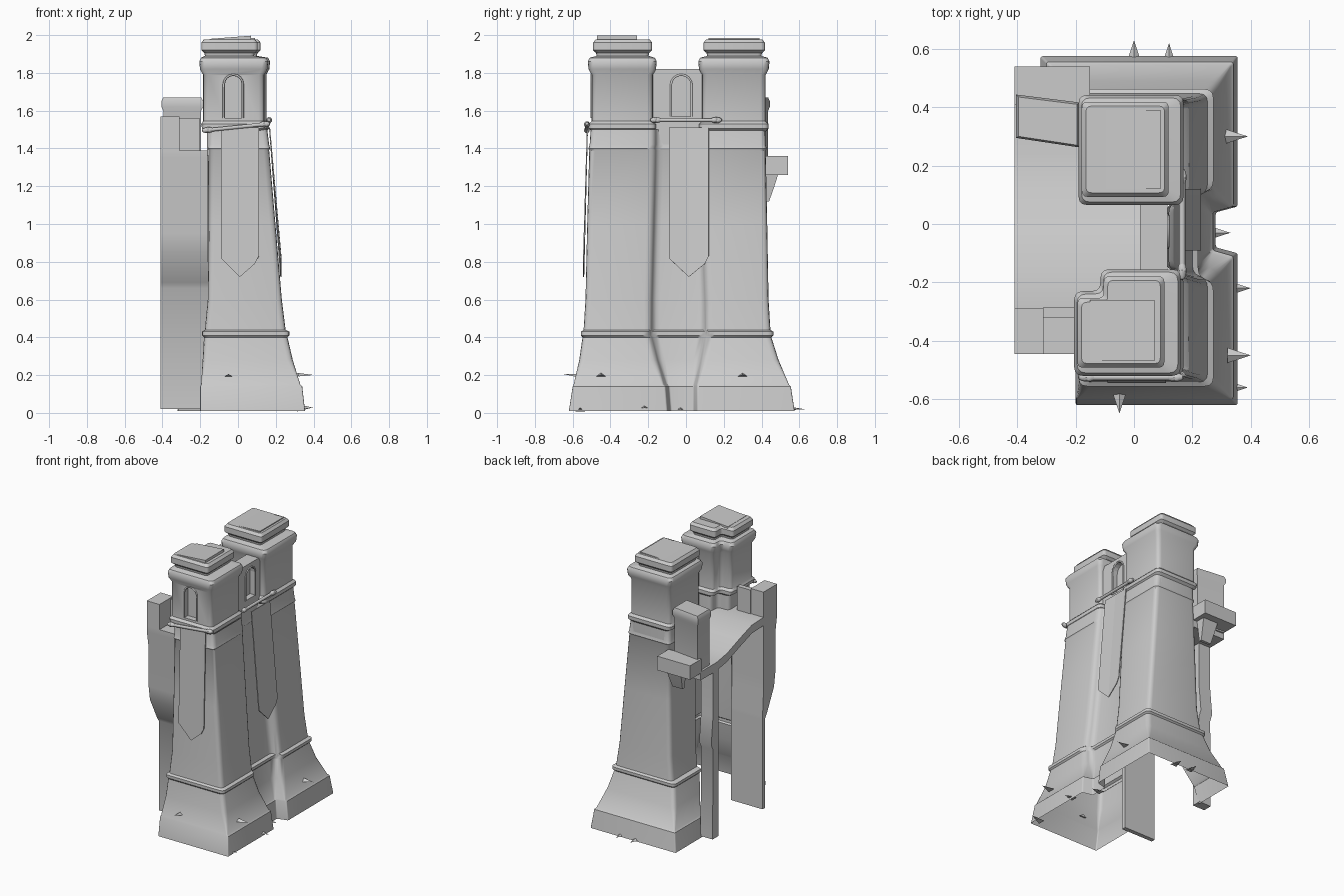
import bpy, bmesh, math, random
from mathutils import Vector

cube = bpy.data.objects.get("Cube")
if cube:
    bpy.data.objects.remove(cube, do_unlink=True)

stone = bpy.data.materials.new("grey stone")
stone.use_nodes = True
GREY = (0.6, 0.6, 0.6, 1)
stone.diffuse_color = GREY
stone.node_tree.nodes["Principled BSDF"].inputs["Base Color"].default_value = GREY


def finish(name, bm, smooth=True, fix=True):
    if fix:
        bmesh.ops.recalc_face_normals(bm, faces=bm.faces)
    me = bpy.data.meshes.new(name)
    bm.to_mesh(me)
    bm.free()
    me.materials.append(stone)
    ob = bpy.data.objects.new(name, me)
    bpy.context.scene.collection.objects.link(ob)
    if smooth:
        bpy.ops.object.select_all(action='DESELECT')
        ob.select_set(True)
        bpy.context.view_layer.objects.active = ob
        bpy.ops.object.shade_smooth_by_angle(angle=math.radians(35))
    return ob


def rounded(pts, r, closed):
    """Replace each corner of a plan outline by a short curve."""
    out, n = [], len(pts)
    for i, p in enumerate(pts):
        p = Vector(p)
        if not closed and i in (0, n - 1):
            out.append(p)
            continue
        a, b = Vector(pts[i - 1]) - p, Vector(pts[(i + 1) % n]) - p
        a, b = [p + v.normalized() * min(r, v.length * 0.45) for v in (a, b)]
        for t in (0, 0.33, 0.67, 1):
            out.append(a * (1 - t) ** 2 + p * 2 * t * (1 - t) + b * t * t)
    return out


def loft(name, rings, closed=True, caps=True):
    """Skin a list of (height, outline) rings."""
    bm = bmesh.new()
    rows = [[bm.verts.new((p[0], p[1], z)) for p in ring] for z, ring in rings]
    n = len(rows[0])
    for lo, hi in zip(rows, rows[1:]):
        for i in range(n if closed else n - 1):
            j = (i + 1) % n
            bm.faces.new((lo[i], lo[j], hi[j], hi[i]))
    if caps:
        bm.faces.new(rows[0][::-1])
        bm.faces.new(rows[-1])
    return finish(name, bm, fix=caps)


def rect(x0, x1, y0, y1, g=0):
    return [(x0 - g, y0 - g), (x1 + g, y0 - g), (x1 + g, y1 + g), (x0 - g, y1 + g)]


def box(name, x0, x1, y0, y1, z0, z1):
    return loft(name, [(z, rect(x0, x1, y0, y1)) for z in (z0, z1)])


# Hollow lower shell: two towers joined by a recessed wall, open at the rear
# z, outer x, recess x, front y, back y, rear x front/back, recess y from/to, back return
LEVELS = [
    (0.01, .355, .28, -.62, .575, -.20, -.32, -.10, .06, .27),
    (0.14, .34, .27, -.60, .555, -.20, -.30, -.11, .06, .25),
    (0.15, .33, .26, -.595, .545, -.195, -.29, -.12, .06, .25),
    (0.28, .29, .23, -.565, .49, -.187, -.25, -.16, .09, .2),
    (0.40, .262, .21, -.548, .452, -.18, -.22, -.19, .11, .16),
    (0.41, .272, .22, -.556, .462, -.19, -.23, -.20, .12, .16),
    (0.43, .272, .22, -.556, .462, -.19, -.23, -.20, .12, .16),
    (0.44, .252, .20, -.542, .447, -.175, -.20, -.19, .11, .16),
    (0.60, .232, .18, -.532, .437, -.16, -.18, -.19, .11, .15),
    (1.00, .198, .145, -.523, .43, -.155, -.17, -.18, .095, .13),
    (1.39, .165, .115, -.512, .422, -.155, -.16, -.17, .08, .12),
    (1.40, .17, .12, -.517, .427, -.16, -.165, -.175, .085, .12),
    (1.42, .165, .115, -.51, .422, -.155, -.16, -.17, .08, .12),
    (1.50, .155, .108, -.505, .42, -.155, -.16, -.17, .08, .12),
]
shell = []
for z, xo, xr, yf, yb, xf, xb, ya, yc, ret in LEVELS:
    plan = [(xf, -.29), (xf, yf), (xo, yf), (xo, ya), (xr, ya + .02),
            (xr, yc - .02), (xo, yc), (xo, yb), (xb, yb), (xb, ret)]
    shell.append((z, rounded(plan, .008 if z < .2 else .03, False)))
loft("lower_shell", shell, closed=False, caps=False)


# Tower heads with string course, cornice, neck and cap slab
def tower_head(name, x0, x1, y0, y1, neck_x1, notch):
    """notch is the size in x and y of the missing rear inner corner."""
    def plan(a, b, c, d, g, r):
        pts = rect(a, b, c, d, g)
        if notch:
            nx, ny = a - g + notch[0], d + g - notch[1]
            pts = pts[:3] + [(nx, d + g), (nx, ny), (a - g, ny)]
        return rounded(pts, r, True)

    steps = [(1.36, 0, .02), (1.49, 0, .02), (1.505, .015, .01), (1.53, .015, .005),
             (1.545, 0, 0), (1.79, 0, 0), (1.82, .016, 0), (1.86, .02, 0), (1.88, .01, 0)]
    rings = [(z, plan(x0 + inset, x1, y0, y1, g, .03)) for z, g, inset in steps]
    for z, g in ((1.89, -.015), (1.905, -.012), (1.92, .004), (1.96, .004), (1.978, -.01)):
        rings.append((z, plan(x0 - .005, neck_x1, y0 + .012, y1 - .008, g, .02)))
    return loft(name, rings)


front_head = tower_head("front_tower_head", -.185, .14, -.5, -.175, .10, (.09, .075))
tower_head("back_tower_head", -.17, .15, .085, .422, .115, None)
middle = box("middle_wall", .02, .115, -.19, .10, 1.36, 1.82)


# Broken cap stones, slightly tilted
def cap_stone(name, x0, x1, y0, y1, z, tilt):
    ob = box(name, x0, x1, y0, y1, z - .02, z)
    for v in ob.data.vertices:
        if v.co.z > z - .01:
            v.co.z += tilt * (v.co.x - x0) / (x1 - x0)


cap_stone("front_cap_stone", -.15, .07, -.47, -.26, 1.98, .017)
cap_stone("back_cap_stone", -.12, .09, .12, .39, 1.977, .008)


# Arched niches, cut into the front tower and the middle wall
def arch(w, z0, z1, steps=8):
    pts = [(-w, z0)]
    for i in range(steps + 1):
        a = math.pi * (1 - i / steps)
        pts.append((w * math.cos(a), z1 - w + w * math.sin(a)))
    return pts + [(w, z0)]


def cut_niche(ob, place, w, z0, z1):
    bm = bmesh.new()
    ends = [[bm.verts.new(place(s, z, d)) for s, z in arch(w, z0, z1)] for d in (-.04, .03)]
    for i in range(len(ends[0])):
        j = (i + 1) % len(ends[0])
        bm.faces.new((ends[0][i], ends[0][j], ends[1][j], ends[1][i]))
    bm.faces.new(ends[0])
    bm.faces.new(ends[1])
    cutter = finish("niche_cutter", bm, False)
    cutter.hide_render = True
    mod = ob.modifiers.new("niche", 'BOOLEAN')
    mod.operation, mod.object, mod.solver = 'DIFFERENCE', cutter, 'EXACT'
    bpy.ops.object.select_all(action='DESELECT')
    bpy.context.view_layer.objects.active = ob
    ob.select_set(True)
    bpy.ops.object.modifier_apply(modifier=mod.name)
    bpy.data.objects.remove(cutter, do_unlink=True)
    tube("niche_trim", [place(s, z, 0) for s, z in arch(w, z0, z1)], .006)


def tube(name, pts, r):
    cu = bpy.data.curves.new(name, 'CURVE')
    cu.dimensions = '3D'
    cu.bevel_depth, cu.bevel_resolution, cu.use_fill_caps = r, 1, True
    sp = cu.splines.new('POLY')
    sp.points.add(len(pts) - 1)
    for p, co in zip(sp.points, pts):
        p.co = (*co, 1)
    cu.materials.append(stone)
    bpy.context.scene.collection.objects.link(bpy.data.objects.new(name, cu))


cut_niche(front_head, lambda s, z, d: (s - .025, -.5 - d, z), .05, 1.56, 1.79)
cut_niche(middle, lambda s, z, d: (.115 + d, s - .025, z), .055, 1.57, 1.79)


# Banners on rods with pointed finials
def banner(name, place, half, drop):
    cols = [(-half, .82), (-half + .02, .80), (0, .72), (half - .02, .79), (half, .83)]
    bm = bmesh.new()
    top = [bm.verts.new(place(s, 1.51, 0)) for s, z in cols]
    low = [bm.verts.new(place(s, z, drop)) for s, z in cols]
    for i in range(4):
        bm.faces.new((top[i], top[i + 1], low[i + 1], low[i]))
    mod = finish(name, bm, False).modifiers.new("cloth", 'SOLIDIFY')
    mod.thickness = .006


def rod(name, a, b):
    a, b = Vector(a), Vector(b)
    tube(name, [a, b], .011)
    for end, out in ((a, (a - b).normalized()), (b, (b - a).normalized())):
        bm = bmesh.new()
        bmesh.ops.create_uvsphere(bm, u_segments=10, v_segments=6, radius=.016)
        bmesh.ops.scale(bm, vec=(1, 1, 2), verts=bm.verts)
        ob = finish(name + "_finial", bm)
        ob.location = end - out * .02
        ob.rotation_euler = out.to_track_quat('Z', 'Y').to_euler()


banner("front_banner", lambda s, z, d: (.01 + s, -.525 - d, z), .10, .02)
banner("side_banner", lambda s, z, d: (.17 + d, .015 + s, z), .105, .06)
rod("front_rod", (-.18, -.525, 1.495), (.16, -.525, 1.53))
rod("side_rod", (.165, -.18, 1.55), (.165, .18, 1.55))

# Rear walkway, rising towards the front
bm = bmesh.new()
PATH = ((.42, 1.27), (.24, 1.27), (.12, 1.29), (-.02, 1.34), (-.16, 1.385), (-.29, 1.39), (-.42, 1.39))
rows = [[bm.verts.new((x, y, z - t)) for x, t in ((-.41, 0), (.1, 0), (.1, .06), (-.41, .06))]
        for y, z in PATH]
for a, b in zip(rows, rows[1:]):
    for i in range(4):
        j = (i + 1) % 4
        bm.faces.new((a[i], a[j], b[j], b[i]))
bm.faces.new(rows[0])
bm.faces.new(rows[-1])
finish("walkway", bm)

# Piers below the walkway
loft("front_pier", [(z, rect(-.41, -.16, y0, y1)) for z, y0, y1 in (
    (.02, -.31, -.28), (.66, -.31, -.28), (.69, -.33, -.28), (.85, -.41, -.29),
    (.95, -.425, -.29), (1.23, -.425, -.29), (1.35, -.445, -.29), (1.39, -.445, -.29))])
loft("back_pier", [(z, rect(-.41, -.315, .22, y1)) for z, y1 in (
    (.02, .285), (.66, .28), (.7, .3), (.9, .28), (1.24, .28))])

# Parapet blocks and side ledge
box("front_merlon", -.41, -.31, -.445, -.29, 1.38, 1.57)
box("front_merlon_wall", -.31, -.205, -.32, -.285, 1.38, 1.56)
merlon = [(-.395, .30), (-.195, .27), (-.195, .41), (-.395, .435)]
loft("back_merlon", [(z, [(-.295 + (x + .295) * k, .35 + (y - .35) * k) for x, y in merlon])
                     for z, k in ((1.25, 1), (1.60, 1), (1.62, 1.1), (1.65, 1.1), (1.67, 1))])
box("side_ledge", -.41, -.15, .41, .54, 1.26, 1.36)
loft("ledge_bracket", [(1.12, rect(-.28, -.20, .42, .44)), (1.19, rect(-.29, -.19, .42, .465)),
                       (1.27, rect(-.30, -.18, .42, .49))])

# Stone shards around the foot
random.seed(4)
for x, y, z in ((0, .58, .02), (.12, .57, .02), (.34, .3, .2), (.28, -.03, .02), (.35, -.22, .03),
                (.35, -.45, .2), (.34, -.56, .02), (-.05, -.6, .2)):
    bm = bmesh.new()
    bmesh.ops.create_cone(bm, segments=3, radius1=.03, radius2=0, depth=.08, cap_ends=True)
    shard = finish("shard", bm, False)
    out = Vector((x, 0, 0)) if x > .2 else Vector((0, y, 0))
    out.normalize()
    shard.location = Vector((x, y, z)) + out * .01
    out.z = random.uniform(-.1, .2)
    shard.rotation_euler = out.to_track_quat('Z', 'Y').to_euler()
    shard.scale = (1, .4, 1)
